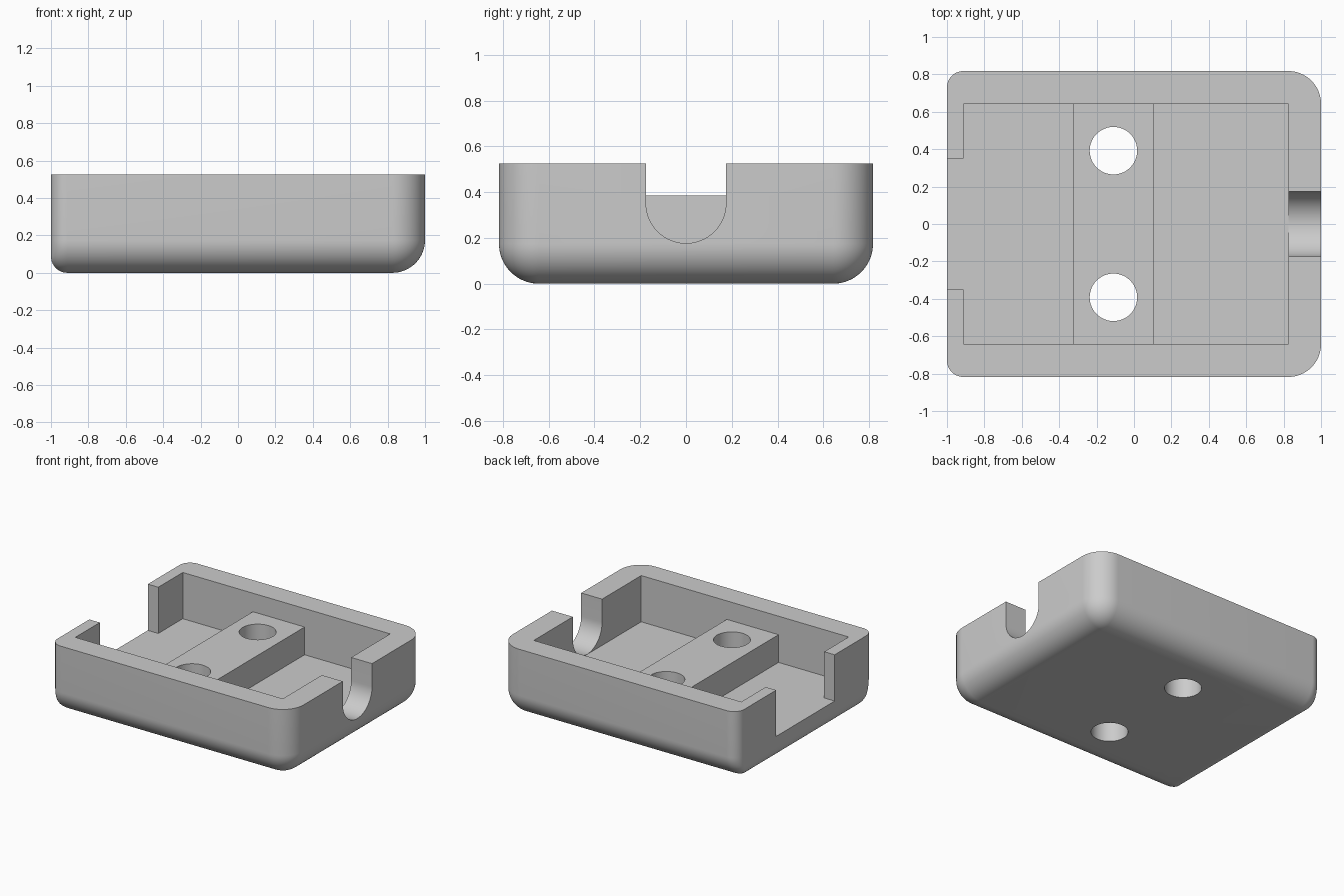
import bpy, bmesh, math
from mathutils import Vector

cube = bpy.data.objects.get("Cube")
if cube:
    bpy.data.objects.remove(cube, do_unlink=True)

HALF_Y, HEIGHT = 0.8175, 0.525
WALL, THIN = 0.175, 0.0875        # thick walls and floor, thin left wall
INNER_Y = HALF_Y - WALL
STEPS = 16

grey = bpy.data.materials.new("light grey")
grey.use_nodes = True
grey.diffuse_color = (0.6, 0.6, 0.6, 1)
grey.node_tree.nodes["Principled BSDF"].inputs["Base Color"].default_value = (0.6, 0.6, 0.6, 1)


def finish(name, bm):
    bmesh.ops.recalc_face_normals(bm, faces=bm.faces[:])
    mesh = bpy.data.meshes.new(name)
    bm.to_mesh(mesh)
    bm.free()
    mesh.materials.append(grey)
    obj = bpy.data.objects.new(name, mesh)
    bpy.context.collection.objects.link(obj)
    return obj


def prism(name, points, direction):
    """Extrude a closed outline of 3D points along a direction."""
    bm = bmesh.new()
    face = bm.faces.new([bm.verts.new(p) for p in points])
    ext = bmesh.ops.extrude_face_region(bm, geom=[face])
    verts = [g for g in ext["geom"] if isinstance(g, bmesh.types.BMVert)]
    bmesh.ops.translate(bm, verts=verts, vec=Vector(direction))
    return finish(name, bm)


def inset_at(z, r):
    """Inset of a rounded bottom edge of radius r at height z."""
    return r - math.sqrt(max(0, r * r - (r - z) ** 2)) if z < r else 0


def outline(z):
    """Rounded rectangle section of the shell, large radius right, small left."""
    big, small = inset_at(z, WALL), inset_at(z, THIN)
    eps = 0.001
    rr = max(WALL - big, eps)
    lx, ly = max(THIN - small, eps), max(THIN - big / 2, eps)
    y = HALF_Y - big
    corners = [(1 - big - rr, y - rr, rr, rr, 0), (-1 + small + lx, y - ly, lx, ly, 1),
               (-1 + small + lx, ly - y, lx, ly, 2), (1 - big - rr, rr - y, rr, rr, 3)]
    return [(cx + rx * math.cos(a), cy + ry * math.sin(a), z)
            for cx, cy, rx, ry, q in corners
            for a in ((q + i / STEPS) * math.pi / 2 for i in range(STEPS + 1))]


# Outer shell lofted from the flat bottom through the rounded edge to the rim
bm = bmesh.new()
levels = [WALL * (1 - math.cos(i / STEPS * math.pi / 2)) for i in range(STEPS + 1)] + [HEIGHT]
rings = [[bm.verts.new(p) for p in outline(z)] for z in levels]
n = len(rings[0])
for low, high in zip(rings, rings[1:]):
    for i in range(n):
        j = (i + 1) % n
        bm.faces.new((low[i], low[j], high[j], high[i]))
bm.faces.new(rings[0][::-1])
bm.faces.new(rings[-1])
tray = finish("tray", bm)

# Cavity that leaves a raised bridge across the floor
cavity = [(-1 + THIN, WALL), (-0.325, WALL), (-0.325, 0.385), (0.108, 0.385),
          (0.108, WALL), (1 - WALL, WALL), (1 - WALL, 0.8), (-1 + THIN, 0.8)]
cutters = [prism("cavity_cutter", [(x, -INNER_Y, z) for x, z in cavity], (0, 2 * INNER_Y, 0))]

# Wide opening in the left wall, level with the floor
gap = [(-0.35, WALL), (0.35, WALL), (0.35, 0.8), (-0.35, 0.8)]
cutters.append(prism("gap_cutter", [(-1.2, y, z) for y, z in gap], (0.5, 0, 0)))

# Round-bottomed slot in the right wall
arc = [math.pi * (1 + i / 32) for i in range(33)]
slot = [(WALL * math.cos(a), 0.352 + WALL * math.sin(a)) for a in arc]
slot += [(WALL, 0.8), (-WALL, 0.8)]
cutters.append(prism("slot_cutter", [(0.75, y, z) for y, z in slot], (0.5, 0, 0)))

# Two holes through the bridge
for side in (-1, 1):
    circle = [(-0.11 + 0.127 * math.cos(a), side * 0.392 + 0.127 * math.sin(a), -0.2)
              for a in (i * math.tau / 48 for i in range(48))]
    cutters.append(prism("hole_cutter", circle, (0, 0, 1)))

# Cut the tray and drop the cutters
bpy.ops.object.select_all(action="DESELECT")
bpy.context.view_layer.objects.active = tray
tray.select_set(True)
for cutter in cutters:
    cutter.hide_render = True
    mod = tray.modifiers.new(cutter.name, "BOOLEAN")
    mod.operation, mod.solver, mod.object = "DIFFERENCE", "EXACT", cutter
    bpy.ops.object.modifier_apply(modifier=mod.name)
    bpy.data.objects.remove(cutter, do_unlink=True)

bpy.ops.object.shade_smooth_by_angle(angle=math.radians(30))
